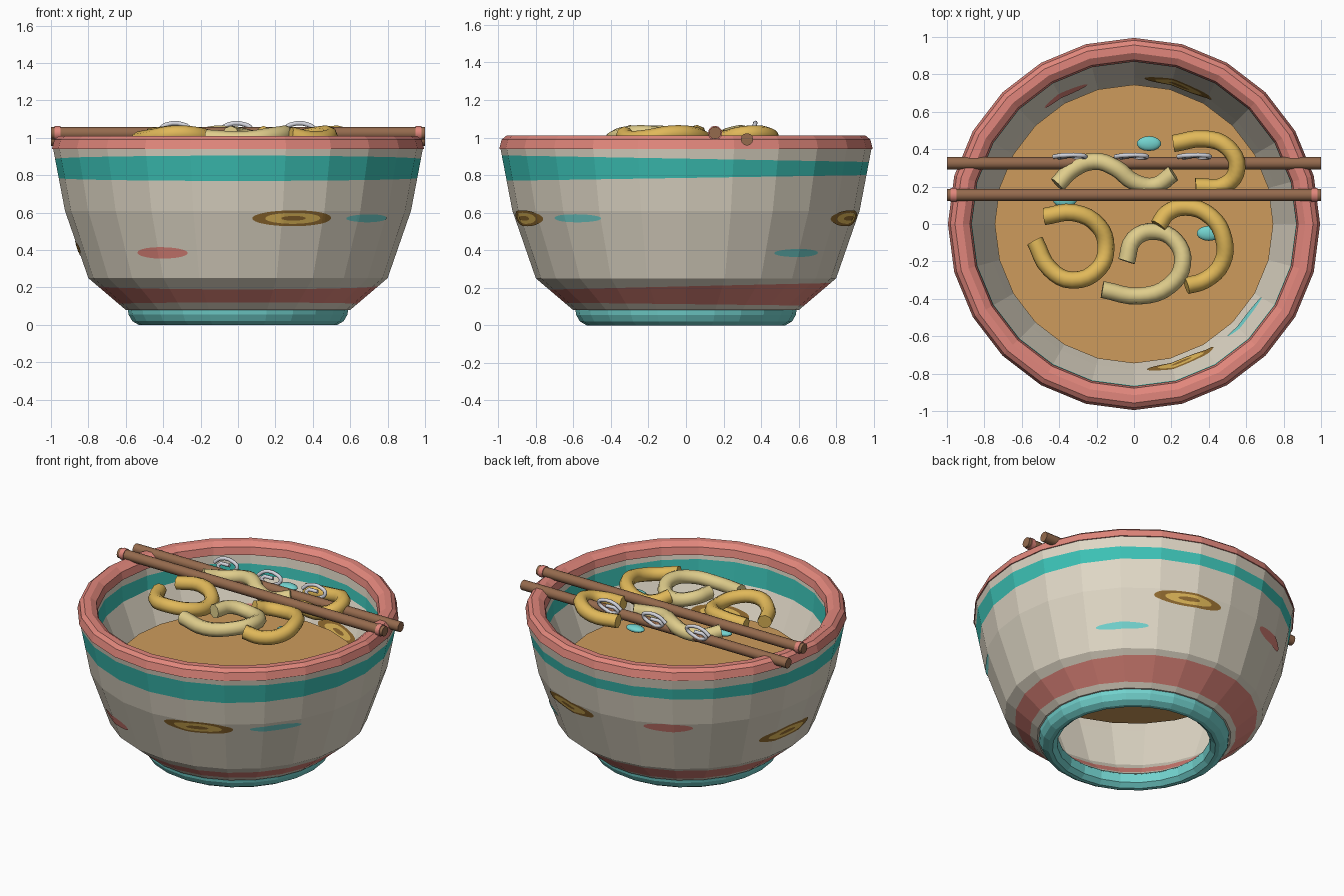
import bpy, bmesh, math
from mathutils import Vector

if "Cube" in bpy.data.objects:
    bpy.data.objects.remove(bpy.data.objects["Cube"])

SIDES = 24
STEP = 2 * math.pi / SIDES


def material(name, rgb):
    m = bpy.data.materials.new(name)
    m.diffuse_color = (*rgb, 1)
    m.use_nodes = True
    m.node_tree.nodes["Principled BSDF"].inputs["Base Color"].default_value = m.diffuse_color
    return m


cream = material("cream glaze", (.75, .69, .57))
teal = material("teal", (.045, .54, .47))
aqua = material("light teal", (.17, .65, .62))
coral = material("coral", (.75, .24, .20))
broth = material("broth", (.61, .33, .107))
gold = material("golden noodle", (.75, .48, .10))
pale = material("pale noodle", (.74, .61, .26))
wood = material("wood", (.30, .145, .075))
umber = material("dark ochre", (.29, .15, .03))
silver = material("silver", (.65, .66, .72))


def add_object(name, bm, mats, smooth=False):
    bmesh.ops.recalc_face_normals(bm, faces=bm.faces)
    me = bpy.data.meshes.new(name)
    bm.to_mesh(me)
    bm.free()
    ob = bpy.data.objects.new(name, me)
    bpy.context.collection.objects.link(ob)
    for m in mats:
        me.materials.append(m)
    if smooth:
        round_off(ob)
    return ob


def round_off(ob):
    bpy.ops.object.select_all(action='DESELECT')
    ob.select_set(True)
    bpy.context.view_layer.objects.active = ob
    bpy.ops.object.shade_smooth_by_angle(angle=math.radians(50))


def radius_at(profile, z):
    """Linear lookup of radius in a list of (radius, z) rising in z."""
    for (r0, z0), (r1, z1) in zip(profile, profile[1:]):
        if z <= z1:
            return r0 + (r1 - r0) * (z - z0) / (z1 - z0)
    return profile[-1][0]


def lathe(name, rows, mats, closed=False):
    """rows: (radius or profile, z at front, z at back, material of the band after it)."""
    bm = bmesh.new()
    rings = []
    for r, zf, zb, _ in rows:
        ring = []
        for i in range(SIDES):
            a = i * STEP
            z = zf + (zb - zf) * (math.sin(a) + 1) / 2
            rad = radius_at(r, z) if isinstance(r, list) else r
            ring.append(bm.verts.new((rad * math.cos(a), rad * math.sin(a), z)))
        rings.append(ring)
    n = len(rings)
    for k in range(n if closed else n - 1):
        a, b = rings[k], rings[(k + 1) % n]
        for i in range(SIDES):
            j = (i + 1) % SIDES
            bm.faces.new((a[i], a[j], b[j], b[i])).material_index = rows[k][3]
    return add_object(name, bm, mats)


# Bowl wall: outer and inner skins share the same painted bands
OUTER = [(.60, .08), (.80, .25), (.925, .61), (.99, .95)]
INNER = [(.47, .08), (.65, .25), (.78, .57), (.865, .77), (.88, .95)]


def skin_rows(p, mid):
    rows = [(p, .08, .08, 0), (p, .12, .105, 1), (p, .19, .225, 0), (p, .25, .25, 0),
            (p, mid, mid, 0), (p, .77, .80, 2), (p, .905, .87, 0), (p, .95, .95, 0)]
    return rows


inner = skin_rows(INNER, .57)[::-1]
inner = [(p, f, b, inner[min(i + 1, 7)][3]) for i, (p, f, b, _) in enumerate(inner)]
lathe("bowl_wall", skin_rows(OUTER, .61) + inner, [cream, coral, teal], closed=True)

# Rim and foot rings
lathe("bowl_rim", [(r, z, z, 0) for r, z in (
    (.995, .94), (.982, .99), (.957, 1.01), (.915, 1.01), (.878, .985), (.868, .935))],
    [coral], closed=True)
lathe("bowl_foot", [(r, z, z, 0) for r, z in (
    (.59, .085), (.585, .055), (.565, .02), (.53, 0), (.505, 0), (.475, .025), (.47, .085))],
    [aqua], closed=True)

# Broth surface
bm = bmesh.new()
bmesh.ops.create_circle(bm, cap_ends=True, segments=SIDES, radius=.745)
bmesh.ops.translate(bm, verts=bm.verts, vec=(0, 0, .6))
add_object("broth_surface", bm, [broth])


def painted_oval(name, deg, z0, half_w, half_h, mat, profile, offset):
    """Thin oval that follows the flat facets of the wall."""
    bm = bmesh.new()
    cols, mid_r = 26, radius_at(profile, z0)
    prev = None
    for c in range(cols + 1):
        t = -math.cos(math.pi * c / cols)
        a = math.radians(deg) + t * half_w / mid_r
        h = half_h * math.sqrt(max(0, 1 - t * t)) + .0005
        facet = math.cos(STEP / 2) / math.cos(a % STEP - STEP / 2)
        col = []
        for z in (z0 - h, z0 + h):
            r = radius_at(profile, z) * facet + offset
            col.append(bm.verts.new((r * math.cos(a), r * math.sin(a), z)))
        if prev:
            bm.faces.new((prev[0], col[0], col[1], prev[1]))
        prev = col
    add_object(name, bm, [mat])


# Painted ovals, repeated on the inside where they sit above the broth
LAYERS = {
    "ringed": [(.225, .042, umber), (.155, .029, gold), (.07, .012, umber)],
    "teal": [(.165, .021, aqua)],
    "coral": [(.155, .03, coral)],
}
for kind, deg, z in (("ringed", -71, .57), ("teal", -40, .57), ("coral", -119, .385),
                     ("teal", 45, .385), ("ringed", 72, .57), ("coral", 118, .58),
                     ("ringed", 172, .41)):
    for n, (w, h, mat) in enumerate(LAYERS[kind]):
        lift = .004 + .002 * n
        painted_oval(f"{kind}_oval", deg, z, w, h, mat, OUTER, lift)
        if z > .5:
            painted_oval(f"{kind}_oval_inside", deg, z + .025, w * .85, h, mat, INNER, -lift)


def tube(name, pts, radius, mat, res=4):
    cu = bpy.data.curves.new(name, 'CURVE')
    cu.dimensions = '3D'
    cu.bevel_depth = radius
    cu.bevel_resolution = 2
    cu.resolution_u = res
    cu.use_fill_caps = True
    sp = cu.splines.new('BEZIER')
    sp.bezier_points.add(len(pts) - 1)
    for bp, p in zip(sp.bezier_points, pts):
        bp.co = p
        bp.handle_left_type = bp.handle_right_type = 'AUTO'
    cu.materials.append(mat)
    ob = bpy.data.objects.new(name, cu)
    bpy.context.collection.objects.link(ob)
    bpy.ops.object.select_all(action='DESELECT')
    ob.select_set(True)
    bpy.context.view_layer.objects.active = ob
    bpy.ops.object.convert(target='MESH')
    round_off(bpy.context.view_layer.objects.active)


# Noodles: plan paths with a gentle wave in height
NOODLES = [
    ("noodle_left", gold, [(-.48, .04), (-.32, .06), (-.19, -.01), (-.15, -.12), (-.19, -.24),
                           (-.33, -.30), (-.45, -.24), (-.53, -.09)]),
    ("noodle_centre", pale, [(-.04, -.2), (0, -.08), (.11, -.04), (.22, -.09), (.26, -.21),
                             (.19, -.33), (.03, -.385), (-.17, -.35)]),
    ("noodle_right", gold, [(.13, -.01), (.18, .06), (.28, .09), (.41, .04), (.48, -.08),
                            (.47, -.21), (.38, -.30), (.28, -.33)]),
    ("noodle_back", pale, [(-.41, .21), (-.33, .29), (-.21, .335), (-.1, .30), (0, .225),
                           (.11, .205), (.21, .27)]),
    ("noodle_back_right", gold, [(.21, .43), (.38, .455), (.5, .41), (.55, .30), (.49, .21),
                                 (.33, .20)]),
]
for k, (name, mat, path) in enumerate(NOODLES):
    tube(name, [(x, y, 1.005 + .016 * math.sin(1.6 * i + k)) for i, (x, y) in enumerate(path)],
         .046, mat)


def rod(name, x, y, z, radius, length, mat):
    bm = bmesh.new()
    bmesh.ops.create_cone(bm, cap_ends=True, segments=12, radius1=radius, radius2=radius,
                          depth=length)
    for v in bm.verts:
        v.co = Vector((v.co.z + x, v.co.y + y, v.co.x + z))
    add_object(name, bm, [mat], smooth=True)


# Chopsticks, the front one with a coral band near each end
rod("chopstick_back", 0, .325, .99, .033, 2, wood)
rod("chopstick_front", 0, .155, 1.025, .033, 2, wood)
for s in (-1, 1):
    rod("chopstick_band", s * .965, .155, 1.025, .038, .03, coral)

# Bent wire garnishes
WIRE = [(-.09, 1.035), (-.045, 1.07), (.05, 1.07), (.08, 1.045), (.045, 1.01),
        (-.04, 1.0), (-.06, 1.025), (.02, 1.04)]
for cx in (-.34, -.01, .325):
    tube("wire_garnish", [(cx + x, .36 + .008 * math.sin(i), z) for i, (x, z) in enumerate(WIRE)],
         .012, silver, 3)

# Chopped green pieces
for x, y, z in ((.08, .43, .98), (.40, -.05, .95), (-.37, .13, .96)):
    bm = bmesh.new()
    bmesh.ops.create_uvsphere(bm, u_segments=14, v_segments=8, radius=1)
    for v in bm.verts:
        v.co = Vector((v.co.x * .065 + x, v.co.y * .04 + y, v.co.z * .02 + z))
    add_object("green_piece", bm, [aqua], smooth=True)
